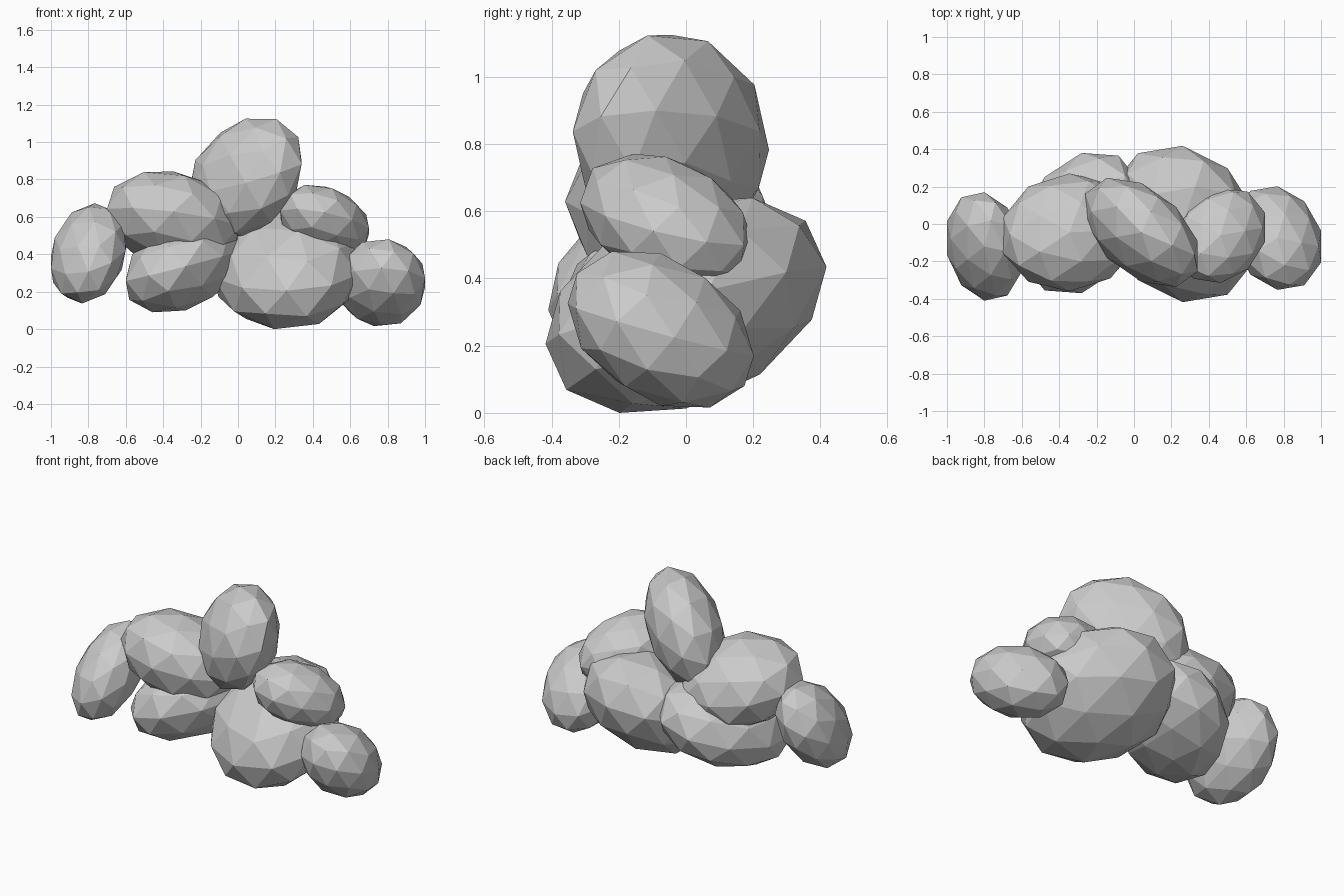
import bpy, bmesh
from math import sqrt
from mathutils import Matrix, Vector

if "Cube" in bpy.data.objects:
    bpy.data.objects.remove(bpy.data.objects["Cube"])


def boulder(name, centre, half, lean):
    """Low-poly ellipsoid fitted to half extents; lean = (xy, xz, yz) tilt, -1..1."""
    xy, xz, yz = lean
    d = sqrt(1 - xy * xy)
    e = (yz - xy * xz) / d
    f = sqrt(1 - xz * xz - e * e)
    tilt = Matrix(((1, 0, 0), (xy, d, 0), (xz, e, f)))
    bm = bmesh.new()
    bmesh.ops.create_icosphere(bm, subdivisions=2, radius=1)
    for v in bm.verts:
        v.co = tilt @ v.co
    reach = [max(abs(v.co[i]) for v in bm.verts) for i in range(3)]
    for v in bm.verts:
        v.co = Vector(v.co[i] / reach[i] * half[i] for i in range(3))
    mesh = bpy.data.meshes.new(name)
    bm.to_mesh(mesh)
    bm.free()
    obj = bpy.data.objects.new(name, mesh)
    obj.location = centre
    bpy.context.collection.objects.link(obj)


# Clustered stones, from left to right
boulder("left_end_stone", (-0.80, -0.12, 0.405), (0.20, 0.29, 0.268), (-0.16, 0.19, 0.33))
boulder("upper_left_stone", (-0.345, -0.045, 0.583), (0.355, 0.315, 0.26), (0.05, -0.18, -0.18))
boulder("lower_left_stone", (-0.28, 0.005, 0.345), (0.32, 0.375, 0.255), (0.25, 0.34, 0.12))
boulder("large_base_stone", (0.26, 0.0, 0.32), (0.388, 0.418, 0.32), (-0.16, 0.03, 0.34))
boulder("top_stone", (0.04, -0.045, 0.81), (0.30, 0.292, 0.315), (-0.45, 0.26, -0.04))
boulder("upper_right_stone", (0.463, -0.06, 0.571), (0.237, 0.255, 0.2), (0.17, -0.24, -0.30))
boulder("right_end_stone", (0.767, -0.075, 0.248), (0.233, 0.277, 0.232), (-0.17, 0.0, -0.32))
